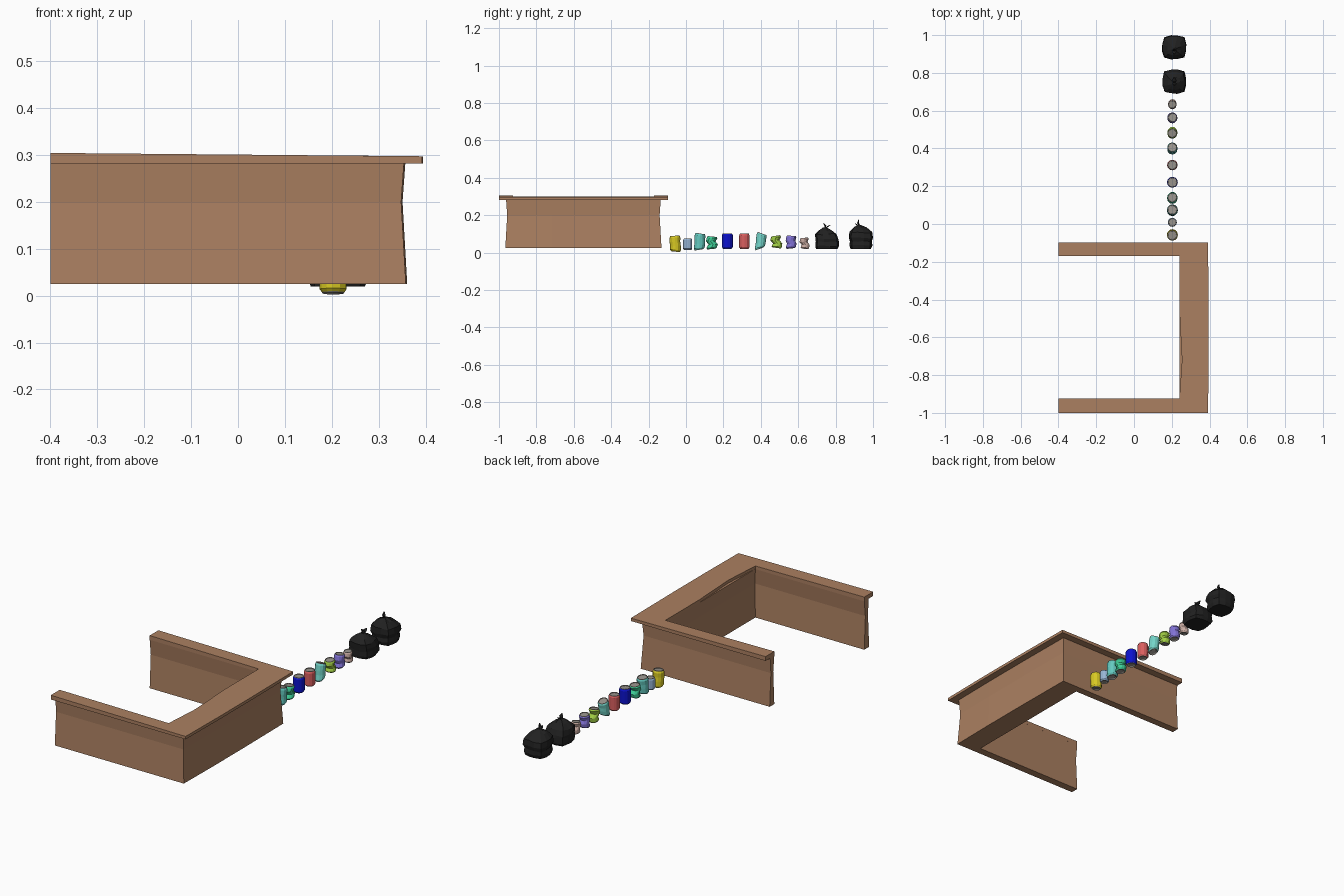
import bpy, bmesh, math, random
from mathutils import Vector

if "Cube" in bpy.data.objects:
    bpy.data.objects.remove(bpy.data.objects["Cube"])

random.seed(4)


def material(name, rgb):
    m = bpy.data.materials.new(name)
    m.diffuse_color = (*[(c / 255) ** 2.2 for c in rgb], 1)
    m.use_nodes = True
    m.node_tree.nodes["Principled BSDF"].inputs["Base Color"].default_value = m.diffuse_color
    return m


def finish(bm, name, mats):
    bmesh.ops.recalc_face_normals(bm, faces=bm.faces)
    me = bpy.data.meshes.new(name)
    bm.to_mesh(me)
    bm.free()
    for m in mats:
        me.materials.append(m)
    ob = bpy.data.objects.new(name, me)
    bpy.context.collection.objects.link(ob)
    return ob


def skin(bm, rings, mat_of=lambda i: 0, closed_ends=True):
    """Bridge successive rings of points with quads and cap both ends."""
    vs = [[bm.verts.new(p) for p in r] for r in rings]
    n = len(vs[0])
    for i in range(len(vs) - 1):
        for j in range(n):
            k = (j + 1) % n
            f = bm.faces.new((vs[i][j], vs[i][k], vs[i + 1][k], vs[i + 1][j]))
            f.material_index = mat_of(i)
    if closed_ends:
        bm.faces.new(vs[0]).material_index = mat_of(0)
        bm.faces.new(vs[-1]).material_index = mat_of(len(vs) - 2)


brown = material("brown", (170, 127, 97))
metal = material("can_metal", (150, 145, 138))
black = material("bag_black", (38, 38, 38))

# U-shaped wall: outer point, inner point and outward direction per station
stations = [
    ((-.4, -1), (-.4, -.925), (0, -1)),
    ((-.1, -1), (-.1, -.925), (0, -1)),
    ((.392, -1), (.24, -.925), (1, -1)),
    ((.395, -.72), (.24, -.72), (1, 0)),
    ((.395, -.45), (.24, -.45), (1, 0)),
    ((.392, -.097), (.24, -.17), (1, 1)),
    ((-.1, -.097), (-.1, -.17), (0, 1)),
    ((-.4, -.097), (-.4, -.17), (0, 1)),
]


def sweep_wall(name, levels, notch=0, top_slope=0):
    rings = []
    for i, (o, n, d) in enumerate(stations):
        side = lambda p, s, z: Vector((p[0] + d[0] * s, p[1] + d[1] * s, z))
        outer = [side(o, -a, z) for z, a, b in levels]
        inner = [side(n, b, z) for z, a, b in reversed(levels)]
        if i == 3:
            for p in inner:
                p.x += notch
        outer[-1].z -= top_slope * o[0]
        inner[0].z -= top_slope * n[0]
        rings.append(outer + inner)
    bm = bmesh.new()
    skin(bm, rings)
    return finish(bm, name, [brown])


sweep_wall("wall", [(.025, .034, 0), (.2, .044, .009), (.283, .038, 0)])
sweep_wall("wall_cap", [(.282, 0, 0), (.301, 0, 0)], notch=.014, top_slope=.009)


# Drink cans: y, radius, bottom, top, lean along y, crumple amount, colour
cans = [
    ("yellow", -.058, .029, .005, .09, -.004, .001, (215, 200, 40)),
    ("pale_blue", .009, .024, .014, .075, 0, 0, (150, 180, 212)),
    ("teal", .073, .029, .015, .102, .006, .001, (100, 200, 190)),
    ("green", .138, .028, .019, .086, .004, .007, (65, 205, 150)),
    ("blue", .221, .029, .02, .103, 0, 0, (20, 25, 205)),
    ("red", .312, .028, .02, .101, 0, 0, (215, 95, 95)),
    ("aqua", .400, .027, .02, .102, .013, .001, (115, 212, 200)),
    ("lime", .483, .027, .025, .09, -.005, .007, (160, 205, 70)),
    ("purple", .562, .027, .022, .09, .004, .004, (130, 115, 215)),
    ("tan", .634, .023, .02, .079, -.003, .005, (200, 170, 160)),
]
# Fractions of radius and height along the can, ending in recessed lid
profile = [(.55, .05), (.78, 0), (.84, .03), (1, .11), (1, .37), (1, .63),
           (1, .88), (.88, .97), (.86, 1), (.78, 1), (.76, .965)]


def can(name, y, r, z0, z1, lean, crumple, rgb):
    rings = []
    for i, (fr, fz) in enumerate(profile):
        push = crumple * (1 if i == 4 else -1 if i == 5 else 0)
        squash = 1 - crumple * (14 if i in (4, 5) else 0)
        ring = []
        for k in range(12):
            a = math.tau * k / 12
            jit = 1 + random.uniform(-5, 5) * crumple * (i in (4, 5))
            tilt = lean * 3 * math.sin(a) * (fz - .5) * (crumple > 0) * .4
            ring.append(Vector((.203 + r * fr * squash * jit * math.cos(a),
                                y + r * fr * squash * jit * math.sin(a)
                                + lean * (fz - .5) + push,
                                z0 + (z1 - z0) * fz - tilt)))
        rings.append(ring)
    bm = bmesh.new()
    skin(bm, rings, lambda i: 0 if 2 <= i <= 6 else 1)
    finish(bm, name + "_can", [material(name, rgb), metal])


for c in cans:
    can(*c)


# Rubbish bags: lumpy rounded-square rings gathered to a knot with two ears
def bag(name, y, levels, knot, ears):
    bm = bmesh.new()
    rings = []
    for z, r, dy in levels:
        ring = []
        for k in range(12):
            a = math.tau * (k + .5) / 12
            c, s = math.cos(a), math.sin(a)
            rr = r * (abs(c) ** 4 + abs(s) ** 4) ** -.25 * random.uniform(.94, 1.02)
            wob = random.uniform(-.004, .004) if z > .03 else 0
            ring.append(Vector((.213 + rr * c, y + dy + rr * s, z + wob)))
        rings.append(ring)
    skin(bm, rings)
    for tip in ears:
        base, mid, end = (Vector((.213, y + p[0], p[1])) for p in (knot, *tip))
        skin(bm, [[c + Vector((w * math.cos(a), .5 * w * math.sin(a), 0))
                   for a in (0, math.pi / 2, math.pi, 3 * math.pi / 2)]
                  for c, w in ((base, .006), (mid, .011), (end, .003))])
    finish(bm, name, [black])


bag("near_bag", .753,
    [(.02, .058, 0), (.035, .064, .001), (.06, .061, .002), (.075, .064, 0),
     (.098, .058, -.006), (.118, .034, -.009), (.132, .009, -.009)],
    (-.009, .128),
    [((-.008, .145), (-.018, .158)), ((.008, .142), (.022, .148))])
bag("far_bag", .935,
    [(.02, .055, 0), (.038, .061, 0), (.06, .058, 0), (.078, .065, 0),
     (.108, .061, 0), (.132, .037, -.006), (.147, .009, -.008)],
    (-.008, .143),
    [((-.015, .158), (-.011, .177)), ((-.022, .15), (-.034, .157))])
